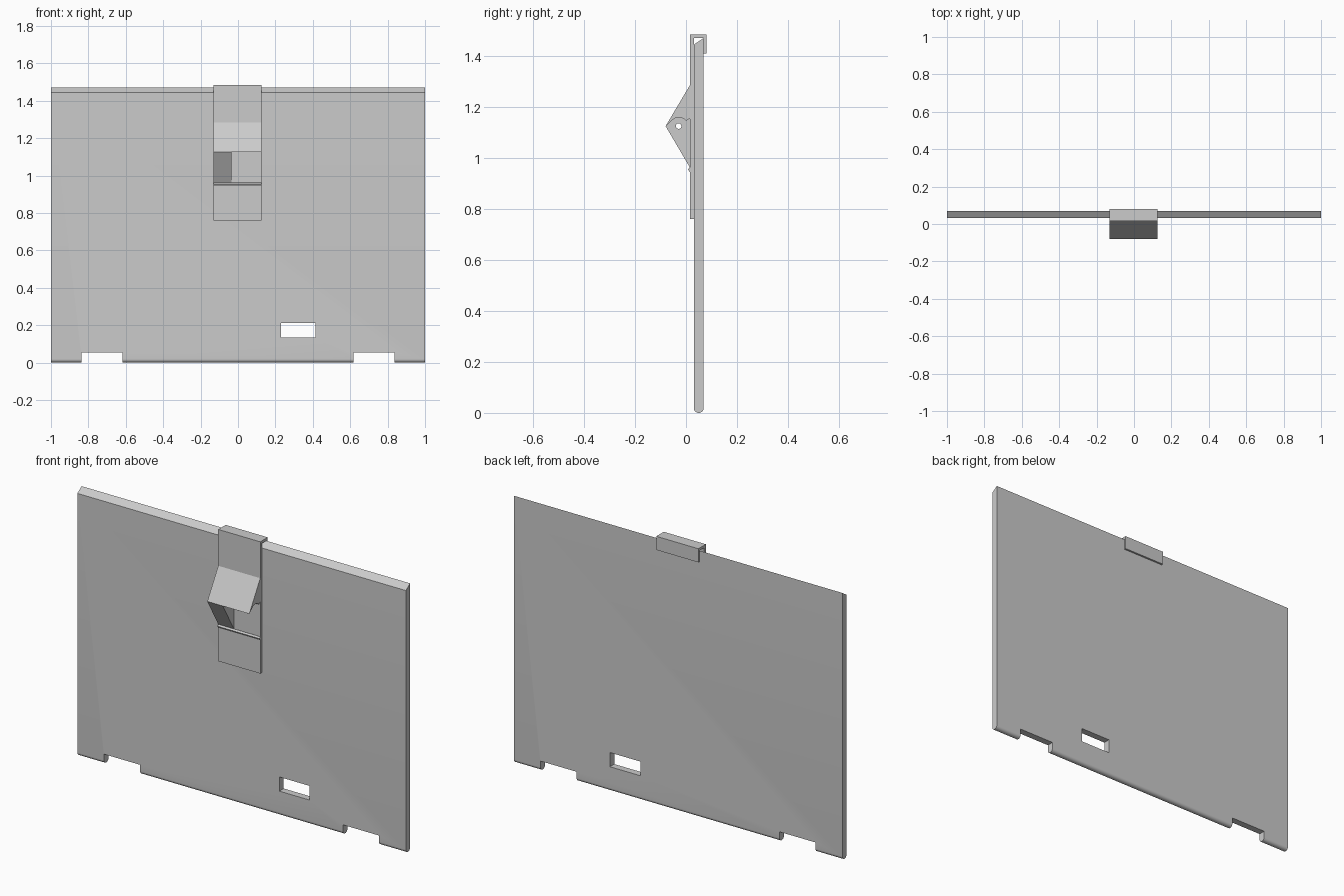
import bpy, bmesh, math

if "Cube" in bpy.data.objects:
    bpy.data.objects.remove(bpy.data.objects["Cube"])


def extrude_profile(name, pts, x0, x1):
    """Extrude a closed (y, z) profile along x."""
    bm = bmesh.new()
    face = bm.faces.new([bm.verts.new((x0, y, z)) for y, z in pts])
    ext = bmesh.ops.extrude_face_region(bm, geom=[face])
    verts = [v for v in ext["geom"] if isinstance(v, bmesh.types.BMVert)]
    bmesh.ops.translate(bm, verts=verts, vec=(x1 - x0, 0, 0))
    bmesh.ops.recalc_face_normals(bm, faces=bm.faces)
    me = bpy.data.meshes.new(name)
    bm.to_mesh(me)
    bm.free()
    ob = bpy.data.objects.new(name, me)
    bpy.context.collection.objects.link(ob)
    return ob


def arc(cy, cz, r, a0, a1, n):
    steps = [math.radians(a0 + (a1 - a0) * i / n) for i in range(n + 1)]
    return [(cy + r * math.cos(a), cz + r * math.sin(a)) for a in steps]


def box_profile(y0, y1, z0, z1):
    return [(y0, z0), (y1, z0), (y1, z1), (y0, z1)]


def cut(target, cutters):
    for c in cutters:
        mod = target.modifiers.new("cut", "BOOLEAN")
        mod.object, mod.operation, mod.solver = c, "DIFFERENCE", "EXACT"
    bpy.context.view_layer.objects.active = target
    for mod in list(target.modifiers):
        bpy.ops.object.modifier_apply(modifier=mod.name)
    for c in cutters:
        bpy.data.objects.remove(c)


def smooth(ob):
    bpy.ops.object.select_all(action="DESELECT")
    ob.select_set(True)
    bpy.context.view_layer.objects.active = ob
    bpy.ops.object.shade_smooth_by_angle(angle=math.radians(30))


# Panel: slanted top edge, rounded bottom edge
F, B = 0.031, 0.069
R = (B - F) / 2
panel = extrude_profile("panel", arc(F + R, R, R, 180, 360, 16) + [(B, 1.47), (F, 1.445)], -1, 1)

# Two bottom notches and one window
openings = [(-0.837, -0.618, -0.1, 0.053), (0.618, 0.837, -0.1, 0.053), (0.23, 0.415, 0.135, 0.213)]
cut(panel, [extrude_profile("panel_cutter", box_profile(0, 0.1, z0, z1), x0, x1)
            for x0, x1, z0, z1 in openings])
smooth(panel)

# Clip: top hook, front plate, wedge and small ridge in one profile
X0, X1 = -0.131, 0.125
clip = extrude_profile("clip", [
    (0.015, 1.485), (0.015, 1.285), (-0.08, 1.125), (0.015, 0.963),
    (0.008, 0.955), (0.015, 0.944), (0.015, 0.76), (0.0305, 0.76),
    (0.0305, 1.471), (0.0695, 1.471), (0.0695, 1.41), (0.08, 1.41), (0.08, 1.485)], X0, X1)

# Arched recess in the right part of the wedge, and the pin hole
recess = [(0.0152, 0.9635), (0.0152, 1.153), (0.009, 1.152), (0.002, 1.146)]
recess += arc(-0.028, 1.123, 0.036, 45, 135, 10)
recess += [(-0.08, 1.1245), (-0.1, 1.1245), (-0.1, 0.9635)]
cut(clip, [extrude_profile("recess_cutter", recess, -0.036, 0.2),
           extrude_profile("pin_cutter", arc(-0.029, 1.125, 0.011, 0, 337.5, 15), -0.2, 0)])
smooth(clip)
